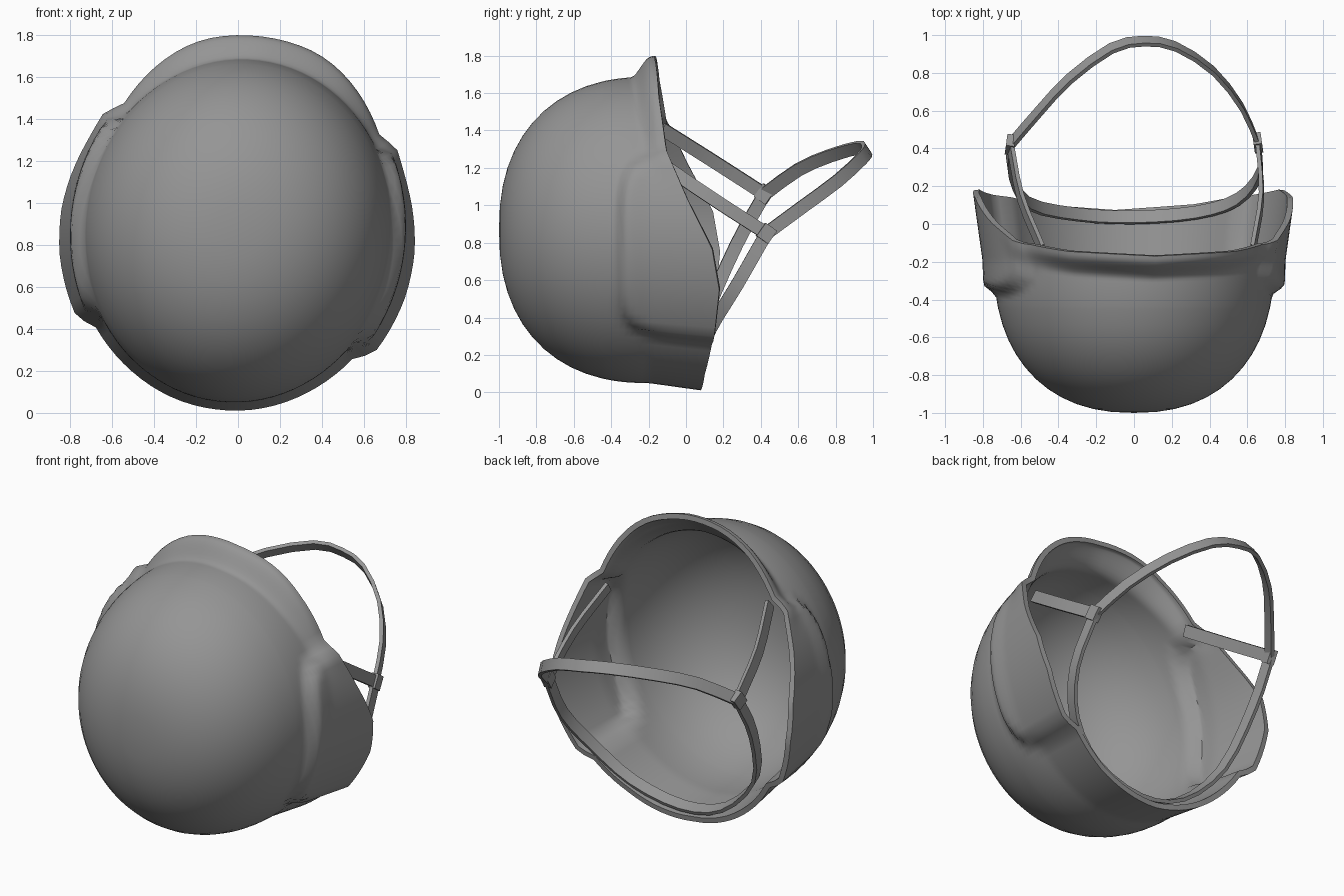
import bpy, bmesh, math
from mathutils import Vector, Matrix

if "Cube" in bpy.data.objects:
    bpy.data.objects.remove(bpy.data.objects["Cube"])

TILT = math.radians(7)
CZ = 0.868

mat = bpy.data.materials.new("grey")
mat.diffuse_color = (0.3, 0.3, 0.3, 1)
mat.use_nodes = True
mat.node_tree.nodes["Principled BSDF"].inputs["Base Color"].default_value = mat.diffuse_color


def smooth(t):
    t = max(0.0, min(1.0, t))
    return t * t * (3 - 2 * t)


def finish(name, bm, angle):
    bmesh.ops.recalc_face_normals(bm, faces=bm.faces)
    me = bpy.data.meshes.new(name)
    bm.to_mesh(me)
    bm.free()
    me.materials.append(mat)
    ob = bpy.data.objects.new(name, me)
    bpy.context.collection.objects.link(ob)
    bpy.ops.object.select_all(action='DESELECT')
    ob.select_set(True)
    bpy.context.view_layer.objects.active = ob
    for p in me.polygons:
        p.use_smooth = True
    return ob


# Shell: rings from the pole at -y out to a slanted rim
RIM = [(-90, 0.07), (-60, 0.10), (-38, 0.145), (-15, 0.178), (0, 0.14),
       (18, 0.01), (36, -0.10), (60, -0.145), (90, -0.17)]


def rim_y(a):
    for (a0, y0), (a1, y1) in zip(RIM, RIM[1:]):
        if a <= a1 + 1e-6:
            return y0 + (y1 - y0) * (a - a0) / (a1 - a0)
    return RIM[-1][1]


def shell_point(theta, y):
    # a: height angle, the same on left and right
    a = math.degrees(math.asin(max(-1, min(1, math.sin(theta)))))
    c = min(1.0, max(0.0, (-0.2 - y) / 0.8))
    f = (1 - c ** 2.3) ** (1 / 2.3)
    base = f / math.hypot(math.cos(theta) / 0.74, math.sin(theta) / 0.82)
    base += 0.14 * max(0, y + 0.2)
    # ear bulge
    d = (abs(a) / 40) ** 5 + (max(0, 0.12 - y) / 0.5) ** 5
    base += 0.06 * smooth((1 - d) / 0.5)
    # flared brim on the upper edge
    base += 0.108 * smooth((a - 22) / 55) * smooth((0.13 - (rim_y(a) - y)) / 0.11)
    x, z = base * math.cos(theta), base * math.sin(theta)
    return Vector((x * math.cos(TILT) + z * math.sin(TILT), y,
                   CZ - x * math.sin(TILT) + z * math.cos(TILT)))


N, DOME, SKIRT = 96, 11, 20
Y0 = -0.45
bm = bmesh.new()
pole = bm.verts.new((0, -1, CZ))
rings = []
phi_end = math.acos((-0.2 - Y0) / 0.8)
for i in range(1, DOME + SKIRT + 1):
    ring = []
    for k in range(N):
        th = 2 * math.pi * k / N
        a = math.degrees(math.asin(max(-1, min(1, math.sin(th)))))
        if i <= DOME:
            y = -0.2 - 0.8 * math.cos(phi_end * i / DOME)
        else:
            y = Y0 + (rim_y(a) - Y0) * (i - DOME) / SKIRT
        ring.append(bm.verts.new(shell_point(th, y)))
    rings.append(ring)
for k in range(N):
    j = (k + 1) % N
    bm.faces.new((pole, rings[0][k], rings[0][j]))
    for r0, r1 in zip(rings, rings[1:]):
        bm.faces.new((r0[k], r1[k], r1[j], r0[j]))
shell = finish("helmet_shell", bm, 40)
# make sure the wall grows inward
if shell.data.polygons[0].normal.y > 0:
    shell.data.flip_normals()
sol = shell.modifiers.new("wall", 'SOLIDIFY')
sol.thickness = 0.032
sol.offset = -1
bpy.ops.object.modifier_apply(modifier="wall")
bpy.ops.object.shade_smooth_by_angle(angle=math.radians(45))


# Straps: flat section swept along a smoothed path
def strap(name, pts, centre, steps=3, width=0.07, thick=0.022):
    P = [Vector(p) for p in pts]
    P = [2 * P[0] - P[1]] + P + [2 * P[-1] - P[-2]]
    path = []
    for i in range(1, len(P) - 2):
        p0, p1, p2, p3 = P[i - 1:i + 3]
        for s in range(steps):
            t = s / steps
            path.append(0.5 * (2 * p1 + (p2 - p0) * t + (2 * p0 - 5 * p1 + 4 * p2 - p3) * t * t
                               + (3 * p1 - p0 - 3 * p2 + p3) * t ** 3))
    path.append(P[-2])
    bm = bmesh.new()
    secs = []
    for i, p in enumerate(path):
        t = (path[min(i + 1, len(path) - 1)] - path[max(i - 1, 0)]).normalized()
        n = p - Vector(centre)
        n = (n - t * n.dot(t)).normalized()
        w = t.cross(n)
        secs.append([bm.verts.new(p + w * a * width / 2 + n * b * thick / 2)
                     for a, b in ((-1, -1), (1, -1), (1, 1), (-1, 1))])
    for s0, s1 in zip(secs, secs[1:]):
        for k in range(4):
            bm.faces.new((s0[k], s0[(k + 1) % 4], s1[(k + 1) % 4], s1[k]))
    bm.faces.new(secs[0])
    bm.faces.new(secs[-1][::-1])
    finish(name, bm, 30)
    bpy.ops.object.shade_smooth_by_angle(angle=math.radians(30))


L, R = (-0.655, 0.42, 1.06), (0.655, 0.43, 0.85)

strap("back_strap", [L, (-0.5, 0.6, 1.19), (-0.34, 0.77, 1.265), (-0.12, 0.93, 1.31),
                     (0.05, 0.968, 1.295), (0.22, 0.94, 1.25), (0.42, 0.81, 1.13),
                     (0.57, 0.62, 0.99), R], (0, 0.43, 0.95), 2)
strap("lower_strap", [L, (-0.655, 0.27, 0.79), (-0.56, 0.11, 0.42), (-0.3, 0.05, 0.15),
                      (0, 0.035, 0.075), (0.33, 0.06, 0.155), (0.55, 0.13, 0.34),
                      (0.665, 0.27, 0.57), R], (0, 0.26, 0.6))
strap("upper_strap_left", [L, (-0.6, 0.14, 1.24), (-0.49, -0.13, 1.41)], (0, 0.14, 1.1))
strap("upper_strap_right", [R, (0.675, 0.15, 1.03), (0.63, -0.13, 1.22)], (0, 0.15, 0.95))

# Buckles where the straps meet
for name, p, side in (("buckle_left", L, -1), ("buckle_right", R, 1)):
    bm = bmesh.new()
    bmesh.ops.create_cube(bm, size=1)
    m = (Matrix.Translation(p) @ Matrix.Rotation(math.radians(8 * side), 4, 'Z')
         @ Matrix.Rotation(math.radians(-35), 4, 'X') @ Matrix.Diagonal((0.045, 0.075, 0.085, 1)))
    bmesh.ops.transform(bm, matrix=m, verts=bm.verts)
    finish(name, bm, 30)
    bpy.ops.object.shade_smooth_by_angle(angle=math.radians(30))
